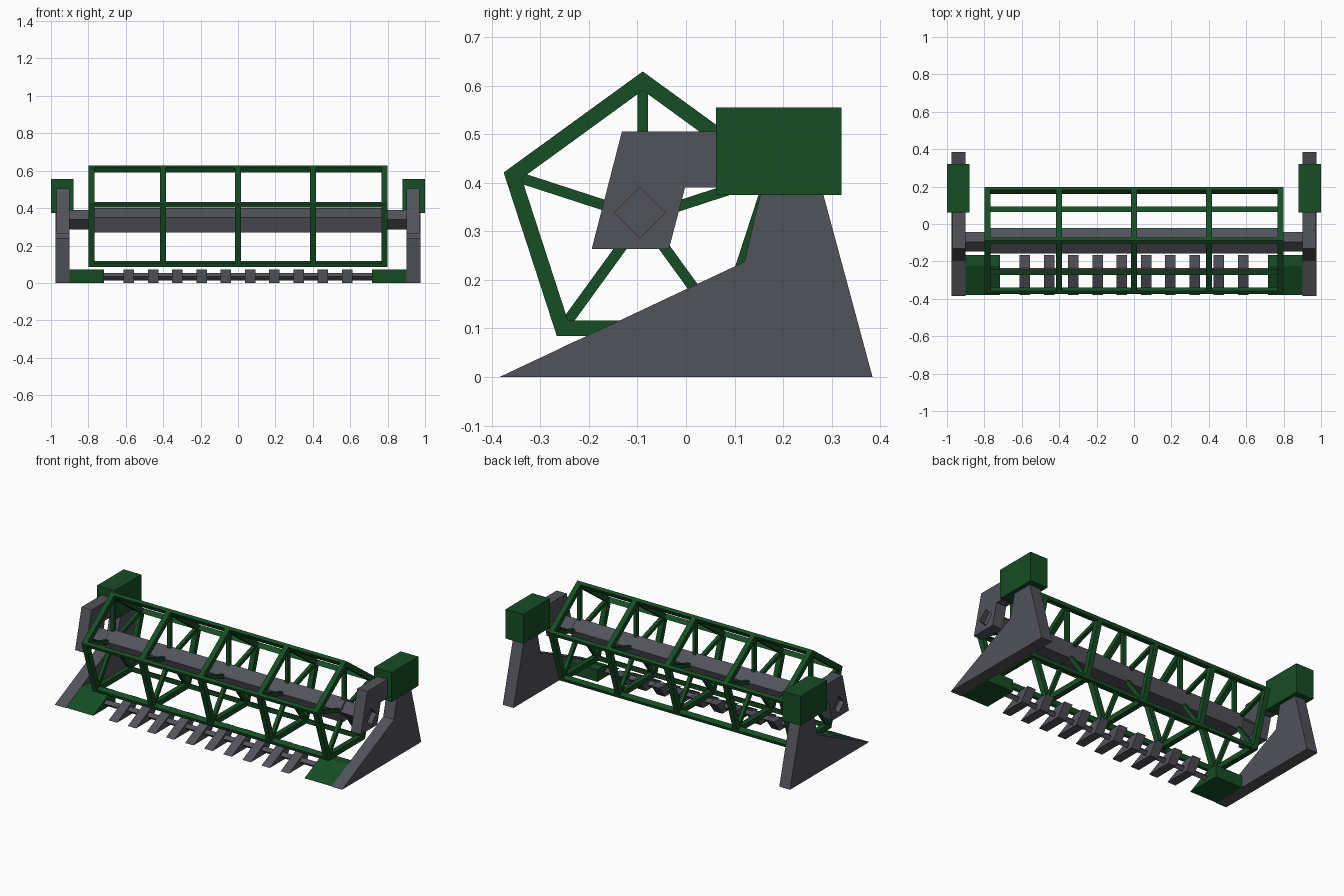
import bpy, bmesh, math

if "Cube" in bpy.data.objects:
    bpy.data.objects.remove(bpy.data.objects["Cube"])

def material(name, col):
    m = bpy.data.materials.new(name)
    m.diffuse_color = (*col, 1)
    m.use_nodes = True
    m.node_tree.nodes["Principled BSDF"].inputs["Base Color"].default_value = m.diffuse_color
    return m

GREEN = material("green_paint", (0.008, 0.075, 0.018))
GREY = material("dark_grey_metal", (0.085, 0.085, 0.105))

def finish(name, bm, mat):
    bmesh.ops.recalc_face_normals(bm, faces=bm.faces[:])
    me = bpy.data.meshes.new(name)
    bm.to_mesh(me)
    bm.free()
    me.materials.append(mat)
    ob = bpy.data.objects.new(name, me)
    bpy.context.collection.objects.link(ob)
    return ob

def add_prism(bm, prof, x0, x1):
    """Extrude a (y, z) profile along x."""
    a = [bm.verts.new((x0, y, z)) for y, z in prof]
    b = [bm.verts.new((x1, y, z)) for y, z in prof]
    n = len(prof)
    bm.faces.new(a)
    bm.faces.new(b[::-1])
    for i in range(n):
        j = (i + 1) % n
        bm.faces.new((a[i], b[i], b[j], a[j]))

def prism(name, prof, x0, x1, mat):
    bm = bmesh.new()
    add_prism(bm, prof, x0, x1)
    return finish(name, bm, mat)

def polygon(n, r, yc, zc):
    """Regular polygon with one corner pointing up."""
    return [(yc + r * math.sin(i * math.tau / n), zc + r * math.cos(i * math.tau / n))
            for i in range(n)]

# Reel dimensions
YC, ZC, R_OUT, R_IN, R_TUBE = -0.089, 0.328, 0.301, 0.262, 0.072
outer = polygon(5, R_OUT, YC, ZC)
inner = polygon(5, R_IN, YC, ZC)

# Central tube of the reel
prism("reel_tube", polygon(5, R_TUBE, YC, ZC), -0.8, 0.8, GREY)

# Five pentagon rings with spokes
for k, xc in enumerate((-0.784, -0.4, 0, 0.4, 0.784)):
    bm = bmesh.new()
    loops = [[bm.verts.new((xc + dx, y, z)) for y, z in p]
             for p, dx in ((outer, -0.016), (outer, 0.016), (inner, 0.016), (inner, -0.016))]
    for a in range(4):
        p, q = loops[a], loops[(a + 1) % 4]
        for i in range(5):
            j = (i + 1) % 5
            bm.faces.new((p[i], p[j], q[j], q[i]))
    finish(f"reel_ring_{k + 1}", bm, GREEN)

    bm = bmesh.new()
    for i in range(5):
        t = i * math.tau / 5
        s, c = math.sin(t), math.cos(t)
        w = 0.011
        prof = [(YC + r * s + d * c, ZC + r * c - d * s)
                for r, d in ((0.055, -w), (0.055, w), (0.27, w), (0.27, -w))]
        add_prism(bm, prof, xc - w, xc + w)
    finish(f"reel_spokes_{k + 1}", bm, GREEN)

# Long bars along the reel corners
for i in range(5):
    v = outer[i]
    side = []
    for o in (outer[(i + 1) % 5], outer[i - 1]):
        side.append((v[0] + (o[0] - v[0]) * 0.055, v[1] + (o[1] - v[1]) * 0.055))
    prism(f"reel_bar_{i + 1}", [v, side[0], inner[i], side[1]], -0.8, 0.8, GREEN)

# Parts repeated at both ends
plate = [(-0.384, 0), (0.384, 0), (0.268, 0.43), (0.166, 0.43), (0.12, 0.237)]
arm = [(-0.132, 0.505), (0.10, 0.505), (0.10, 0.39), (-0.002, 0.39),
       (-0.035, 0.264), (-0.194, 0.264)]
box = [(0.062, 0.375), (0.32, 0.375), (0.32, 0.555), (0.062, 0.555)]
shoe = [(-0.38, 0), (-0.225, 0.073), (-0.165, 0.073), (-0.165, 0)]
diamond = polygon(4, 0.052, -0.095, 0.338)

for s, side in ((-1, "left"), (1, "right")):
    prism(f"side_plate_{side}", plate, s * 0.902, s * 0.975, GREY)
    prism(f"top_box_{side}", box, s * 0.88, s, GREEN)
    prism(f"corner_shoe_{side}", shoe, s * 0.717, s * 0.905, GREEN)
    # Arm with a diamond recess where the axle sits
    ob = prism(f"reel_arm_{side}", arm, s * 0.902, s * 0.97, GREY)
    cut = prism("axle_cutter", diamond, s * 0.94, s * 1.05, GREY)
    mod = ob.modifiers.new("recess", "BOOLEAN")
    mod.operation, mod.solver, mod.object = "DIFFERENCE", "EXACT", cut
    bpy.context.view_layer.objects.active = ob
    bpy.ops.object.modifier_apply(modifier=mod.name)
    bpy.data.objects.remove(cut)
    prism(f"axle_{side}", diamond, s * 0.78, s * 0.91, GREY)

# Cutter bar and its teeth
prism("cutter_bar", polygon(4, 0.019, -0.255, 0.033), -0.73, 0.73, GREY)
tooth = [(-0.38, 0), (-0.23, 0.073), (-0.165, 0.073), (-0.22, 0)]
for i in range(10):
    x = (i - 4.5) * 0.1297
    prism(f"cutter_tooth_{i + 1}", tooth, x - 0.028, x + 0.028, GREY)
